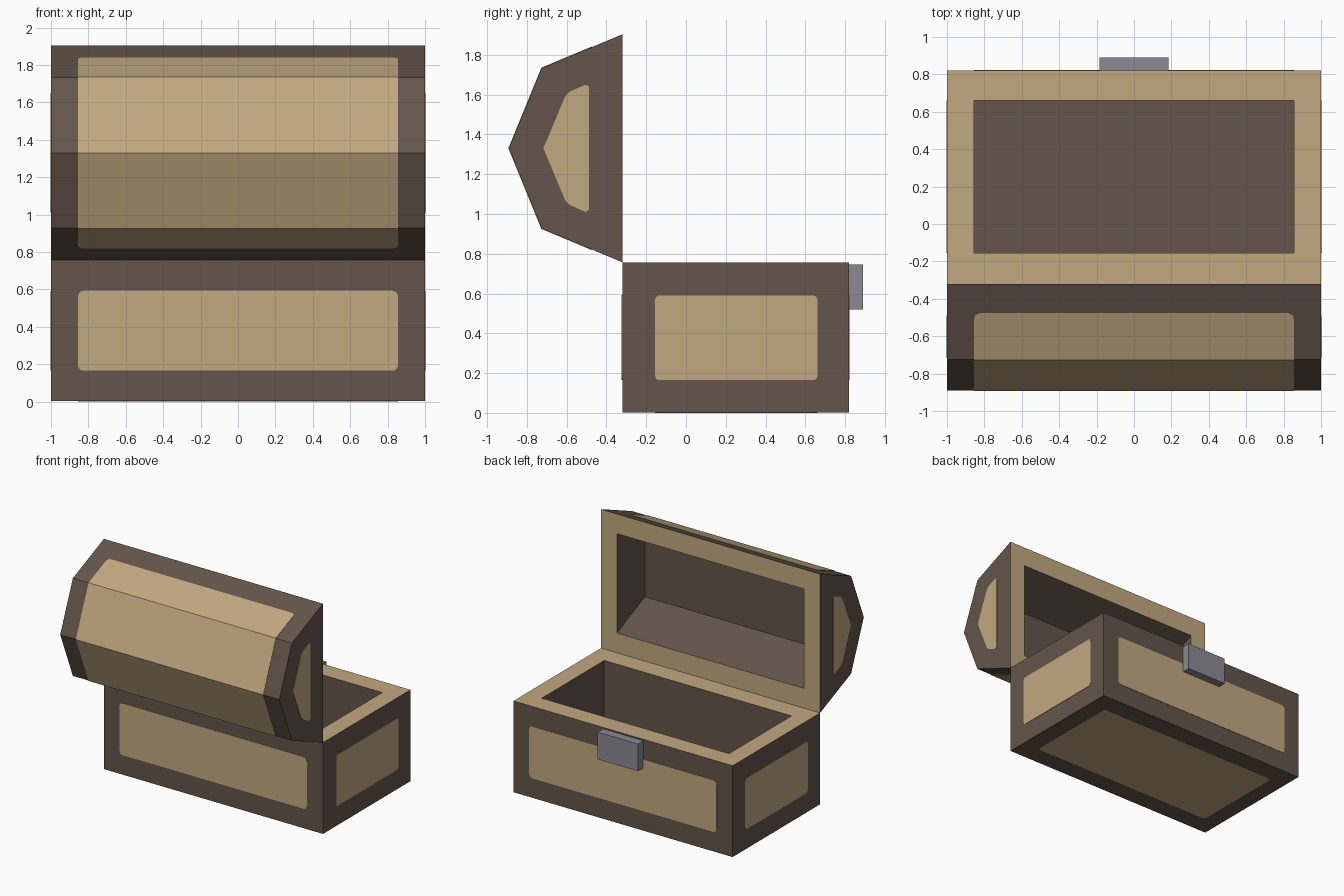
import bpy, bmesh, math
from mathutils import Vector

if "Cube" in bpy.data.objects:
    bpy.data.objects.remove(bpy.data.objects["Cube"])


def material(name, rgb):
    m = bpy.data.materials.new(name)
    m.diffuse_color = [((c / 255 + 0.055) / 1.055) ** 2.4 for c in rgb] + [1]
    m.use_nodes = True
    m.node_tree.nodes["Principled BSDF"].inputs["Base Color"].default_value = m.diffuse_color
    return m


BROWN = material("dark wood", (99, 85, 75))
TAN = material("light wood", (194, 169, 128))
GREY = material("metal", (139, 137, 148))
T = 0.003          # panel thickness
W, P = 1.0, 0.855  # half widths of the shell and of panels / cavity


def finish(name, bm, mats):
    me = bpy.data.meshes.new(name)
    bm.to_mesh(me)
    bm.free()
    for m in mats:
        me.materials.append(m)
    ob = bpy.data.objects.new(name, me)
    bpy.context.collection.objects.link(ob)
    return ob


def shell(name, profile, hole, floor):
    """Hollow body: (y, z) profile swept along x, open between its two ends."""
    bm = bmesh.new()

    def rows(pts, w):
        return [[bm.verts.new((s * w, y, z)) for y, z in pts] for s in (-1, 1)]

    L, R = rows(profile, W)
    for side in (L, R):
        bm.faces.new(side)
    for i in range(len(profile) - 1):
        bm.faces.new((L[i], L[i + 1], R[i + 1], R[i]))

    def loop(l, r):
        return [l[0], l[-1], r[-1], r[0]]

    rings = [loop(L, R), loop(*rows(hole, P)), loop(*rows(floor, P))]
    for k in (0, 1):
        a, b = rings[k], rings[k + 1]
        for i in range(4):
            j = (i + 1) % 4
            f = bm.faces.new((a[i], a[j], b[j], b[i]))
            f.material_index = 1 - k      # rim is light, cavity walls dark
    bm.faces.new(rings[2])
    bmesh.ops.recalc_face_normals(bm, faces=bm.faces)
    return finish(name, bm, [BROWN, TAN])


def panel(name, polys, out):
    """Thin plate laid on a surface, thickened towards 'out'."""
    bm = bmesh.new()
    for p in polys:
        bm.faces.new([bm.verts.new(v) for v in p])
    bmesh.ops.remove_doubles(bm, verts=bm.verts, dist=1e-5)
    bm.normal_update()
    for f in list(bm.faces):
        if f.normal.dot(Vector(out)) < 0:
            f.normal_flip()
    ob = finish(name, bm, [TAN])
    mod = ob.modifiers.new("thickness", "SOLIDIFY")
    mod.thickness, mod.offset, mod.use_even_offset = T, 1, True
    return ob


def rounded(u0, u1, v0, v1, r):
    pts = []
    for k, (u, v) in enumerate(((u1 - r, v1 - r), (u0 + r, v1 - r),
                                (u0 + r, v0 + r), (u1 - r, v0 + r))):
        for i in range(5):
            a = math.pi / 2 * (k + i / 4)
            pts.append((u + r * math.cos(a), v + r * math.sin(a)))
    return pts


# Chest base with cavity
Y0, Y1, H = -0.32, 0.82, 0.757
C0, C1 = -0.155, 0.66
shell("chest_base", [(Y1, H), (Y1, T), (Y0, T), (Y0, H)],
      [(C1, H), (C0, H)], [(C1, 0.155), (C0, 0.155)])

# Base panels
face = rounded(-P, P, 0.165, 0.593, 0.03)
panel("front_panel", [[(u, Y0, v) for u, v in face]], (0, -1, 0))
panel("back_panel", [[(u, Y1, v) for u, v in face]], (0, 1, 0))
panel("bottom_panel", [[(u, v, T) for u, v in rounded(-P, P, C0, C1, 0.03)]], (0, 0, -1))
end = rounded(C0, C1, 0.165, 0.59, 0.02)
for s, side in ((-1, "left"), (1, "right")):
    panel(side + "_panel", [[(s * W, u, v) for u, v in end]], (s, 0, 0))

# Open lid with cavity
ZC = 1.33
lid = [(Y0, H), (-0.725, 0.927), (-0.89, ZC), (-0.725, 2 * ZC - 0.927), (Y0, 2 * ZC - H)]
shell("lid", lid, [(Y0, 0.92), (Y0, 1.74)], [(-0.684, 1.08), (-0.684, 1.58)])

# Lid panel wrapping over the four outer facets, rounded at its corners
R = 0.03
a, b = Vector(lid[0]), Vector(lid[1])
d = (b - a).normalized()
start = a + d * ((-0.475 - Y0) / d.x)
half = []
for i in range(5):
    t = math.pi / 2 * i / 4
    p = start + d * (R - R * math.cos(t))
    half.append((p.x, p.y, P - R + R * math.sin(t)))
half.append((*lid[1], P))
rows = half + [(-0.89, ZC, P)] + [(y, 2 * ZC - z, w) for y, z, w in reversed(half)]
strips = [[(-w0, y0, z0), (w0, y0, z0), (w1, y1, z1), (-w1, y1, z1)]
          for (y0, z0, w0), (y1, z1, w1) in zip(rows, rows[1:])]
panel("lid_outer_panel", strips, (0, -1, 0))

# Lid end panels
low = [(-0.488, 1.02), (-0.505, 1.01), (-0.585, 1.045), (-0.608, 1.07)]
outline = low + [(-0.717, ZC)] + [(y, 2 * ZC - z) for y, z in reversed(low)]
for s, side in ((-1, "left"), (1, "right")):
    panel("lid_" + side + "_panel", [[(s * W, y, z) for y, z in outline]], (s, 0, 0))

# Latch
bm = bmesh.new()
bmesh.ops.create_cube(bm, size=1)
for v in bm.verts:
    v.co = (v.co.x * 0.37, v.co.y * 0.07 + 0.855, v.co.z * 0.225 + 0.6325)
finish("latch", bm, [GREY])
